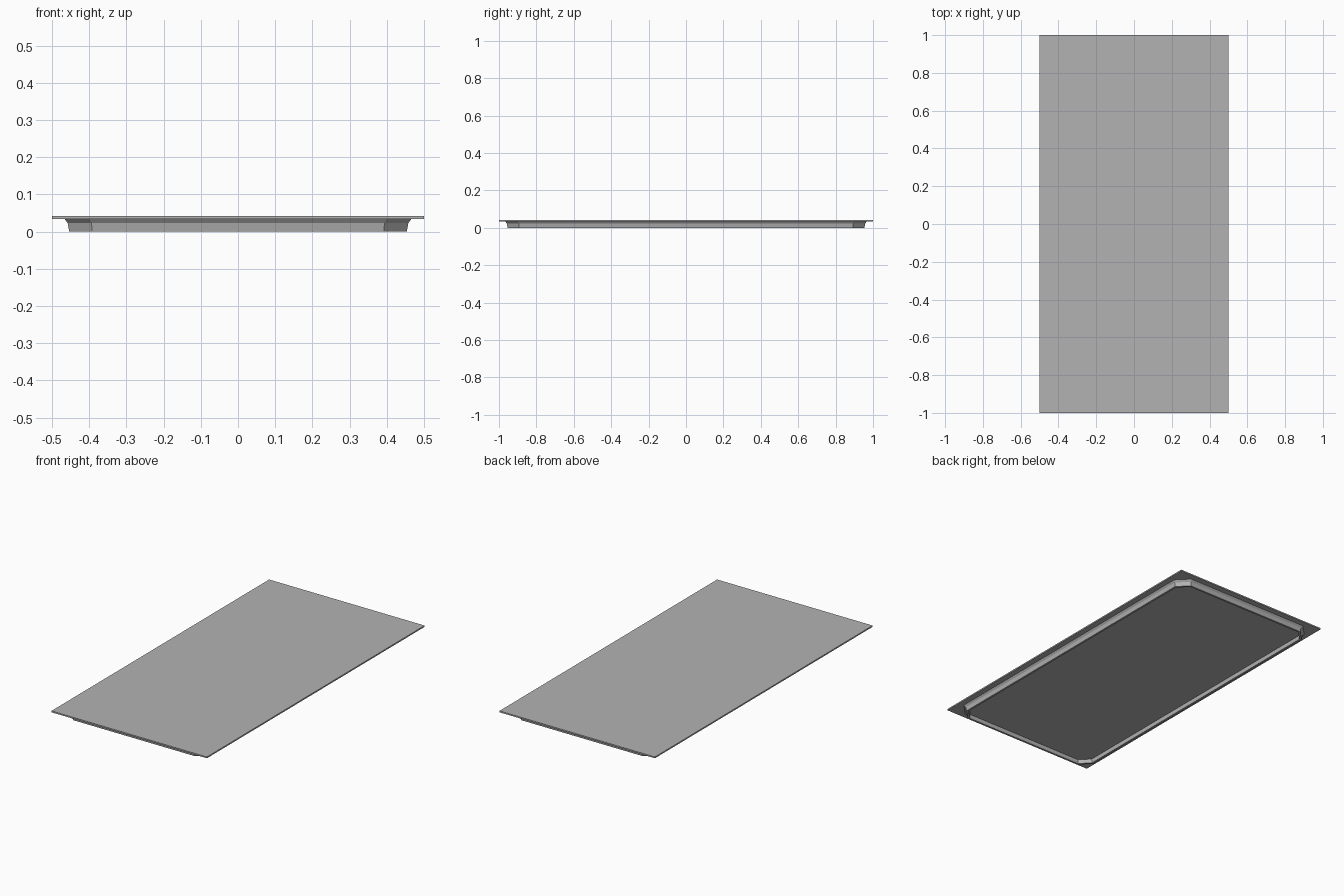
import bpy, bmesh

if "Cube" in bpy.data.objects:
    bpy.data.objects.remove(bpy.data.objects["Cube"])

grey = bpy.data.materials.new("mid_grey")
grey.diffuse_color = (0.45, 0.45, 0.45, 1.0)
grey.use_nodes = True
grey.node_tree.nodes["Principled BSDF"].inputs["Base Color"].default_value = grey.diffuse_color


def finish(name, bm):
    bmesh.ops.recalc_face_normals(bm, faces=bm.faces[:])
    me = bpy.data.meshes.new(name)
    bm.to_mesh(me)
    bm.free()
    me.materials.append(grey)
    ob = bpy.data.objects.new(name, me)
    bpy.context.collection.objects.link(ob)
    return ob


def octagon(inset, chamfer):
    # rectangle with cut corners, inset from the slab edge
    x, y, c = 0.5 - inset, 1.0 - inset, chamfer
    return [(x, y - c), (x - c, y), (-x + c, y), (-x, y - c),
            (-x, -y + c), (-x + c, -y), (x - c, -y), (x, -y + c)]


# Top slab
bm = bmesh.new()
bmesh.ops.create_cube(bm, size=1.0)
for v in bm.verts:
    v.co = (v.co.x, v.co.y * 2.0, 0.0385 + v.co.z * 0.008)
finish("top_panel", bm)

# Coved base under the slab with a shallow recess: (inset, corner cut, z)
profile = [(0.033, 0.067, 0.035), (0.042, 0.064, 0.023), (0.046, 0.062, 0.0),
           (0.058, 0.055, 0.0), (0.060, 0.054, 0.023)]
bm = bmesh.new()
rings = [[bm.verts.new((x, y, z)) for x, y in octagon(i, c)] for i, c, z in profile]
for a, b in zip(rings, rings[1:]):
    for j in range(8):
        n = (j + 1) % 8
        bm.faces.new((a[j], a[n], b[n], b[j]))
bm.faces.new(rings[0])
bm.faces.new(rings[-1])
finish("recessed_base", bm)
